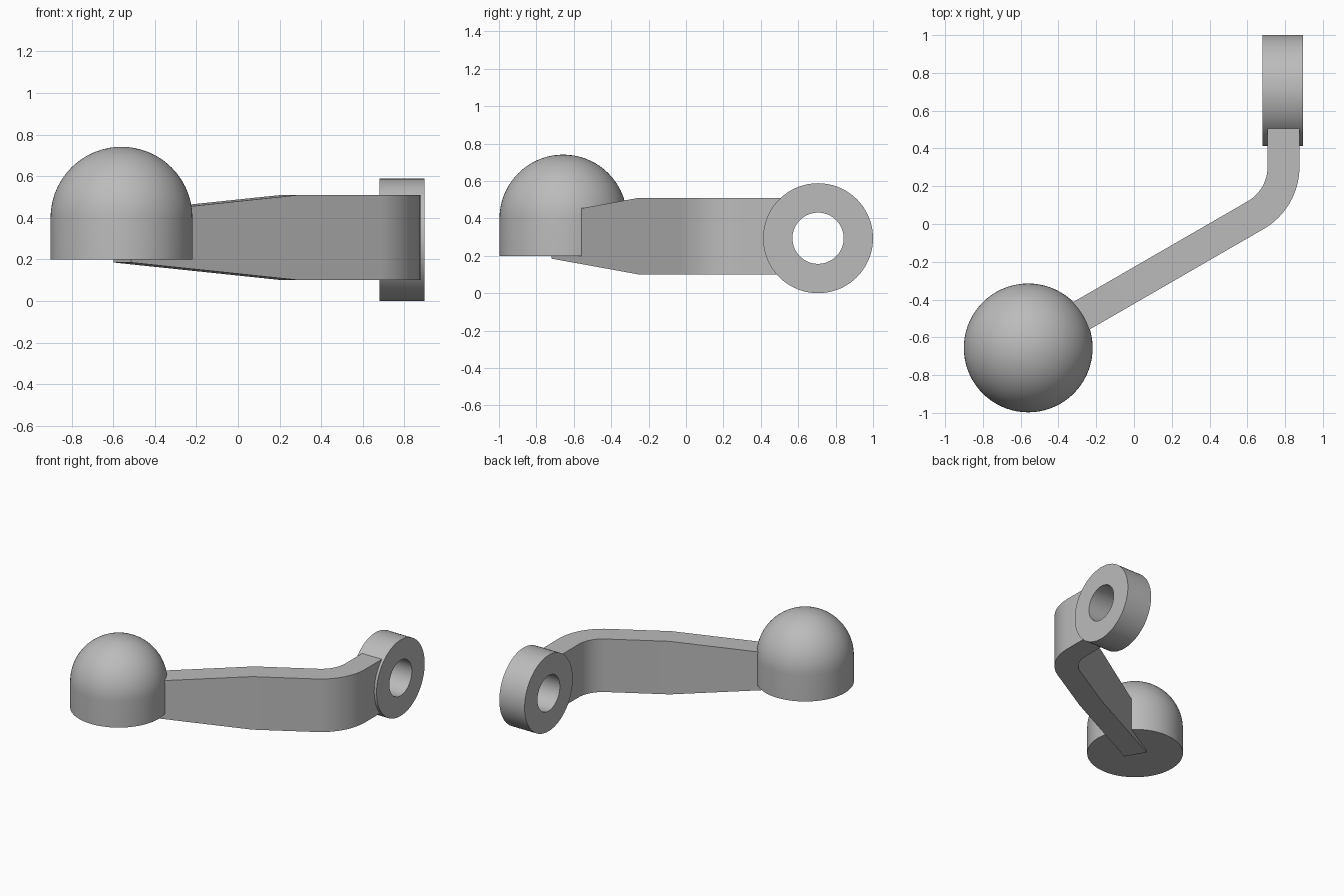
import bpy, bmesh, math
from mathutils import Vector

if "Cube" in bpy.data.objects:
    bpy.data.objects.remove(bpy.data.objects["Cube"])

grey = bpy.data.materials.new("grey metal")
grey.diffuse_color = (0.5, 0.5, 0.5, 1)
grey.use_nodes = True
grey.node_tree.nodes["Principled BSDF"].inputs["Base Color"].default_value = grey.diffuse_color


def make_object(name, bm):
    bmesh.ops.recalc_face_normals(bm, faces=bm.faces)
    mesh = bpy.data.meshes.new(name)
    bm.to_mesh(mesh)
    bm.free()
    mesh.materials.append(grey)
    obj = bpy.data.objects.new(name, mesh)
    bpy.context.collection.objects.link(obj)
    bpy.ops.object.select_all(action='DESELECT')
    obj.select_set(True)
    bpy.context.view_layer.objects.active = obj
    bpy.ops.object.shade_smooth_by_angle(angle=math.radians(30))
    return obj


def lathe(name, profile, axis, centre, steps):
    """Spin a closed or axis-touching profile of points around an axis."""
    bm = bmesh.new()
    verts = [bm.verts.new(p) for p in profile]
    edges = [bm.edges.new(pair) for pair in zip(verts, verts[1:])]
    bmesh.ops.spin(bm, geom=verts + edges, cent=(0, 0, 0), axis=axis,
                   angle=math.tau, steps=steps, use_duplicate=False)
    bmesh.ops.remove_doubles(bm, verts=bm.verts, dist=1e-4)
    bmesh.ops.translate(bm, verts=bm.verts, vec=centre)
    return make_object(name, bm)


# Domed knob: short cylinder topped with a hemisphere
R = 0.341
dome = [(R * math.cos(a), 0, R * math.sin(a))
        for a in (math.radians(i * 5) for i in range(19))]
lathe("knob", [(0, 0, -0.2), (R, 0, -0.2)] + dome, (0, 0, 1),
      (-0.56, -0.656, 0.4), 72)

# Shaft ring: hollow cylinder lying along x
ring = [(-0.108, 0, 0.137), (0.108, 0, 0.137), (0.108, 0, 0.294),
        (-0.108, 0, 0.294), (-0.108, 0, 0.137)]
lathe("shaft_ring", ring, (1, 0, 0), (0.788, 0.706, 0.294), 72)

# Crank arm: stations of (inner xy, outer xy, half height) along a bent path
bend = Vector((0.497, 0.302))
r_in, r_out, mid_z = 0.21, 0.379, 0.305


def station(angle, along, half):
    normal = Vector((math.cos(angle), math.sin(angle)))
    forward = Vector((-normal.y, normal.x))
    base = bend + forward * along
    return base + normal * r_in, base + normal * r_out, half


slant = math.radians(-60)
stations = [station(slant, -1.387, 0.12), station(slant, -0.45, 0.205)]
stations += [station(slant * (1 - i / 16), 0, 0.205) for i in range(17)]
stations.append(station(0, 0.203, 0.205))

bm = bmesh.new()
loops = []
for inner, outer, half in stations:
    loops.append([bm.verts.new((p.x, p.y, mid_z + s * half))
                  for p, s in ((inner, -1), (outer, -1), (outer, 1), (inner, 1))])
for a, b in zip(loops, loops[1:]):
    for i in range(4):
        j = (i + 1) % 4
        bm.faces.new((a[i], a[j], b[j], b[i]))
bm.faces.new(loops[0])
bm.faces.new(loops[-1])
make_object("crank_arm", bm)
